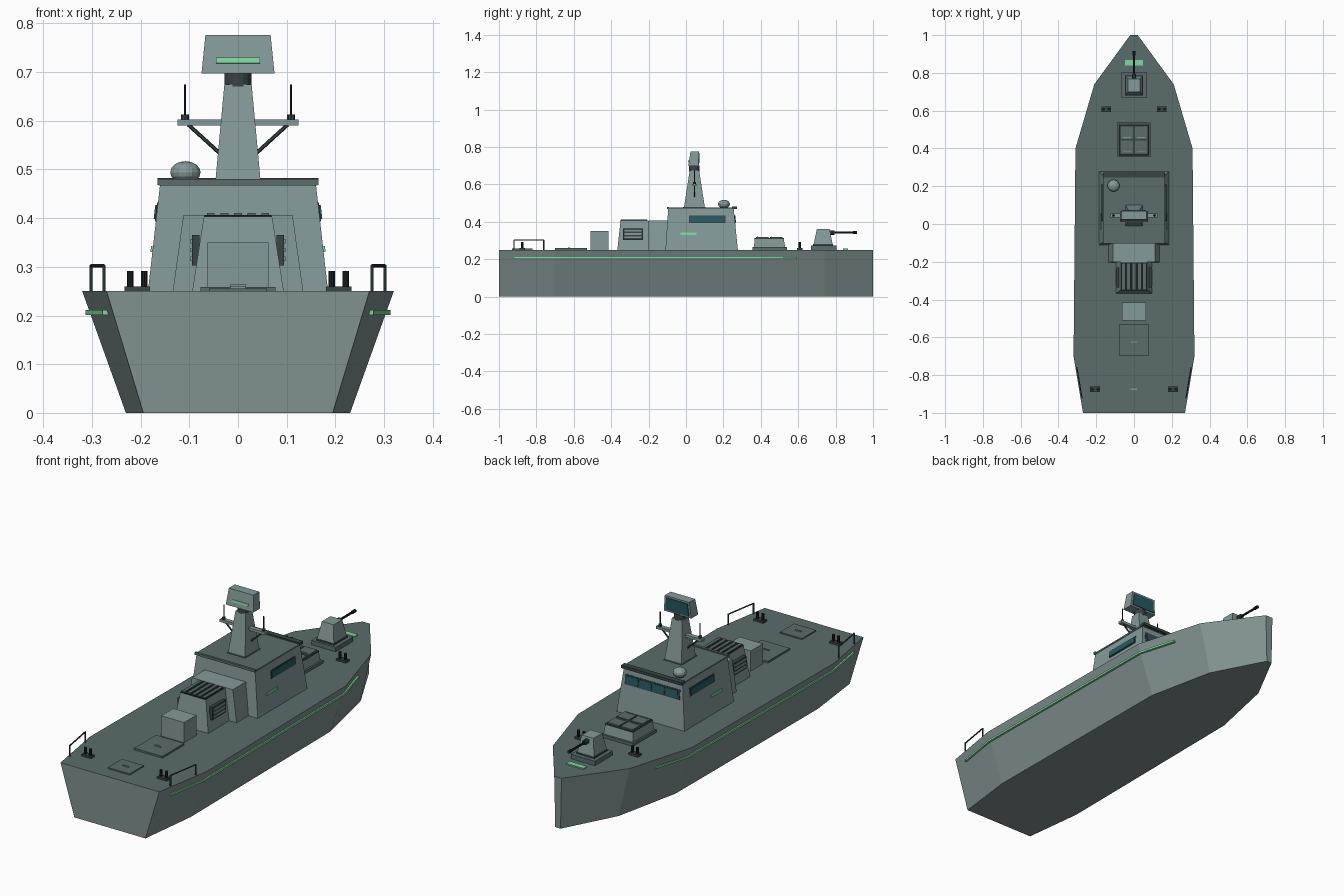
import bpy, bmesh, math
from mathutils import Vector

if "Cube" in bpy.data.objects:
    bpy.data.objects.remove(bpy.data.objects["Cube"])


def material(name, rgb):
    m = bpy.data.materials.new(name)
    m.diffuse_color = (*rgb, 1)
    m.use_nodes = True
    m.node_tree.nodes["Principled BSDF"].inputs["Base Color"].default_value = m.diffuse_color
    return m


HULL = material("hull grey", (0.215, 0.285, 0.278))
UPPER = material("superstructure grey", (0.235, 0.32, 0.32))
DECK = material("deck grey", (0.105, 0.15, 0.15))
TRIM = material("dark trim", (0.04, 0.058, 0.06))
BLACK = material("black metal", (0.012, 0.017, 0.018))
GLASS = material("teal glass", (0.02, 0.10, 0.125))
GREEN = material("green marking", (0.22, 0.68, 0.36))


def make(name, bm, *mats):
    bmesh.ops.recalc_face_normals(bm, faces=bm.faces)
    me = bpy.data.meshes.new(name)
    bm.to_mesh(me)
    bm.free()
    for m in mats:
        me.materials.append(m)
    ob = bpy.data.objects.new(name, me)
    bpy.context.collection.objects.link(ob)
    return ob


def loft(name, low, high, *mats):
    """Solid between two matching outlines."""
    bm = bmesh.new()
    a = [bm.verts.new(p) for p in low]
    b = [bm.verts.new(p) for p in high]
    bm.faces.new(a)
    bm.faces.new(b)
    for i in range(len(a)):
        j = (i + 1) % len(a)
        bm.faces.new((a[i], a[j], b[j], b[i]))
    return make(name, bm, *mats)


def rect(hx, y0, y1, z, cx=0):
    return [(cx - hx, y0, z), (cx + hx, y0, z), (cx + hx, y1, z), (cx - hx, y1, z)]


def block(name, low, high, mat, cx=0):
    """Tapered box; low and high are (half width, y0, y1, z)."""
    return loft(name, rect(*low, cx), rect(*high, cx), mat)


def box(name, hx, y0, y1, z0, z1, mat, cx=0):
    return block(name, (hx, y0, y1, z0), (hx, y0, y1, z1), mat, cx)


def plate(name, corners, t, mat):
    """Thin plate raised from a surface along its corner-order normal."""
    c = [Vector(p) for p in corners]
    n = (c[1] - c[0]).cross(c[3] - c[0]).normalized()
    return loft(name, [p - n * 0.002 for p in c], [p + n * t for p in c], mat)


def rod(name, p, q, r, mat, sides=8, r2=None):
    p, q = Vector(p), Vector(q)
    bm = bmesh.new()
    rot = (q - p).to_track_quat('Z', 'Y').to_matrix().to_4x4()
    rot.translation = (p + q) / 2
    bmesh.ops.create_cone(bm, cap_ends=True, segments=sides, radius1=r,
                          radius2=r if r2 is None else r2, depth=(q - p).length, matrix=rot)
    return make(name, bm, mat)


# Hull: one outline, narrowed at the keel, with a darker deck face
HALF = [(0.27, -1), (0.32, -0.7), (0.31, 0.4), (0.21, 0.74), (0.02, 1)]
outline = HALF + [(-x, y) for x, y in reversed(HALF)]
hull = loft("hull", [(x * 0.72, y, 0) for x, y in outline],
            [(x, y, 0.25) for x, y in outline], HULL, DECK)
for f in hull.data.polygons:
    f.material_index = 1 if f.normal.z > 0.9 else 0


def edge(y, z=0.25):
    """Hull half width at a given length and height."""
    for (xa, ya), (xb, yb) in zip(HALF, HALF[1:]):
        if y <= yb:
            return (xa + (xb - xa) * (y - ya) / (yb - ya)) * (0.72 + 0.28 * z / 0.25)


# Side stripes, mooring posts and stern rails on both sides
for s, side in ((1, "right"), (-1, "left")):
    for i, (ya, yb) in enumerate(((-0.92, -0.7), (-0.7, 0.4), (0.4, 0.59))):
        ends = [[(s * (edge(y, 0.205) + d), y, z)
                 for d, z in ((-0.006, 0.201), (0.009, 0.201), (0.009, 0.211), (-0.006, 0.211))]
                for y in (ya, yb)]
        loft(f"hull_stripe_{side}_{i}", *ends, GREEN)
    for end, cx, y in (("stern", 0.207, -0.875), ("bow", 0.147, 0.608)):
        box(f"bollard_base_{end}_{side}", 0.026, y - 0.014, y + 0.014, 0.248, 0.26, TRIM, s * cx)
        for k in (-1, 1):
            x = s * cx + k * 0.0145
            rod(f"bollard_{end}_{side}_{k}", (x, y, 0.255), (x, y, 0.291), 0.007, BLACK, 10)
    a = (s * (edge(-0.92) - 0.008), -0.92)
    b = (s * (edge(-0.76) - 0.008), -0.76)
    for k, p in enumerate((a, b)):
        rod(f"rail_post_{side}_{k}", (*p, 0.248), (*p, 0.303), 0.0035, TRIM, 6)
    rod(f"rail_top_{side}", (*a, 0.302), (*b, 0.302), 0.0035, TRIM, 6)

# Bridge house
block("bridge_house", (0.185, -0.11, 0.277, 0.25), (0.16, -0.095, 0.255, 0.47), UPPER)
box("bridge_roof", 0.163, -0.1, 0.262, 0.467, 0.475, DECK)
box("roof_visor", 0.165, 0.245, 0.272, 0.468, 0.482, TRIM)
box("roof_aft_lip", 0.165, -0.102, -0.09, 0.468, 0.48, DECK)


def wall_x(z):
    return 0.185 - 0.025 * (z - 0.25) / 0.22


def wall_y(z):
    return 0.277 - 0.022 * (z - 0.25) / 0.22


def side_plate(name, s, y0, y1, z0, z1, t, mat):
    q = [(s * wall_x(z), y, z) for y, z in ((y0, z0), (y1, z0), (y1, z1), (y0, z1))]
    plate(name, q if s > 0 else q[::-1], t, mat)


def bow_plate(name, x0, x1, z0, z1, t, mat):
    plate(name, [(x, wall_y(z), z) for x, z in ((x1, z0), (x0, z0), (x0, z1), (x1, z1))], t, mat)


# Bridge windows and side markings
for s, side in ((1, "right"), (-1, "left")):
    side_plate(f"side_window_frame_{side}", s, 0.017, 0.21, 0.393, 0.432, 0.002, TRIM)
    side_plate(f"side_window_{side}", s, 0.022, 0.205, 0.398, 0.427, 0.005, GLASS)
    side_plate(f"side_marking_{side}", s, -0.03, 0.055, 0.33, 0.342, 0.004, GREEN)
bow_plate("bow_window_frame", -0.15, 0.15, 0.39, 0.438, 0.002, TRIM)
for i in range(4):
    x = -0.108 + i * 0.072
    bow_plate(f"bow_window_{i}", x - 0.031, x + 0.031, 0.396, 0.432, 0.005, GLASS)

# Machinery houses behind the bridge
block("exhaust_house", (0.134, -0.203, -0.1, 0.25), (0.112, -0.2, -0.09, 0.407), UPPER)
block("engine_house", (0.094, -0.367, -0.19, 0.25), (0.07, -0.35, -0.19, 0.404), UPPER)
box("grate_panel", 0.069, -0.352, -0.204, 0.402, 0.407, BLACK)
for i in range(5):
    box(f"grate_slat_{i}", 0.008, -0.348, -0.208, 0.404, 0.411, DECK, -0.056 + i * 0.028)
for s, side in ((1, "right"), (-1, "left")):
    box(f"louvre_frame_{side}", 0.008, -0.336, -0.23, 0.303, 0.365, TRIM, s * 0.087)
    for i in range(3):
        z = 0.312 + i * 0.018
        box(f"louvre_slat_{side}_{i}", 0.005, -0.328, -0.238, z, z + 0.009, UPPER, s * 0.093)
box("equipment_locker", 0.063, -0.51, -0.415, 0.248, 0.35, UPPER)

# Deck hatches with handles
for i, (hx, y0, y1, h) in enumerate(((0.077, -0.7, -0.53, 0.259), (0.06, -0.93, -0.82, 0.256))):
    box(f"hatch_{i}", hx, y0, y1, 0.248, h, DECK)
    c = (y0 + y1) / 2 - 0.01 * (1 - i)
    box(f"hatch_handle_{i}", 0.016, c - 0.003, c + 0.003, h - 0.001, h + 0.005, UPPER)

# Mast with yard, struts and aerials
block("mast", (0.047, -0.012, 0.102, 0.47), (0.028, 0.02, 0.07, 0.675), UPPER)
box("mast_foot", 0.05, -0.015, 0.105, 0.473, 0.478, DECK)
rod("mast_collar", (0, 0.045, 0.67), (0, 0.045, 0.7), 0.028, TRIM, 16)
box("yard", 0.124, 0.034, 0.056, 0.59, 0.603, UPPER)
for s, side in ((1, "right"), (-1, "left")):
    rod(f"yard_strut_{side}", (s * 0.102, 0.045, 0.592), (s * 0.036, 0.045, 0.532), 0.004, TRIM, 6)
    rod(f"aerial_base_{side}", (s * 0.109, 0.045, 0.6), (s * 0.109, 0.045, 0.613), 0.008, TRIM)
    rod(f"aerial_{side}", (s * 0.109, 0.045, 0.61), (s * 0.109, 0.045, 0.675), 0.0025, BLACK, 6)

# Radar head: screen toward the bow, marking toward the stern
block("radar_head", (0.075, 0.012, 0.066, 0.697), (0.067, 0.024, 0.07, 0.776), UPPER)
plate("radar_screen", [(x, 0.066 + (z - 0.697) * 0.05, z) for x, z in
      ((0.064, 0.706), (-0.064, 0.706), (-0.058, 0.767), (0.058, 0.767))], 0.004, GLASS)
plate("radar_marking", [(x, 0.012 + (z - 0.697) * 0.152, z) for x, z in
      ((-0.045, 0.718), (0.045, 0.718), (0.045, 0.729), (-0.045, 0.729))], 0.004, GREEN)

# Sensor dome on the roof
rod("dome_pedestal", (-0.108, 0.203, 0.472), (-0.108, 0.203, 0.486), 0.022, TRIM, 12)
bm = bmesh.new()
bmesh.ops.create_uvsphere(bm, u_segments=14, v_segments=8, radius=0.032)
bmesh.ops.scale(bm, vec=(1, 1, 0.72), verts=bm.verts)
bmesh.ops.translate(bm, vec=(-0.108, 0.203, 0.494), verts=bm.verts)
make("sensor_dome", bm, UPPER)

# Launcher with four lids
block("launcher_base", (0.088, 0.355, 0.54, 0.248), (0.088, 0.355, 0.54, 0.264), DECK)
block("launcher_body", (0.08, 0.363, 0.53, 0.262), (0.075, 0.368, 0.522, 0.312), UPPER)
box("launcher_top", 0.077, 0.366, 0.524, 0.308, 0.313, TRIM)
for s in (-1, 1):
    for k, y in enumerate((0.407, 0.483)):
        box(f"launcher_lid_{s}_{k}", 0.033, y - 0.034, y + 0.034, 0.31, 0.319, DECK, s * 0.037)
        box(f"lid_handle_{s}_{k}", 0.022, y - 0.027, y - 0.023, 0.318, 0.322, UPPER, s * 0.037)

# Bow gun
box("gun_base", 0.066, 0.668, 0.805, 0.248, 0.272, DECK)
box("gun_ring", 0.048, 0.68, 0.785, 0.27, 0.28, TRIM)
block("gun_turret", (0.046, 0.682, 0.784, 0.278), (0.032, 0.7, 0.768, 0.362), UPPER)
rod("gun_mantlet", (0, 0.76, 0.342), (0, 0.795, 0.342), 0.012, TRIM, 10)
rod("gun_barrel", (0, 0.77, 0.342), (0, 0.91, 0.342), 0.0055, BLACK, 10)
rod("gun_muzzle", (0, 0.893, 0.342), (0, 0.915, 0.342), 0.008, BLACK, 10)
box("bow_marking", 0.048, 0.84, 0.867, 0.249, 0.256, GREEN)
